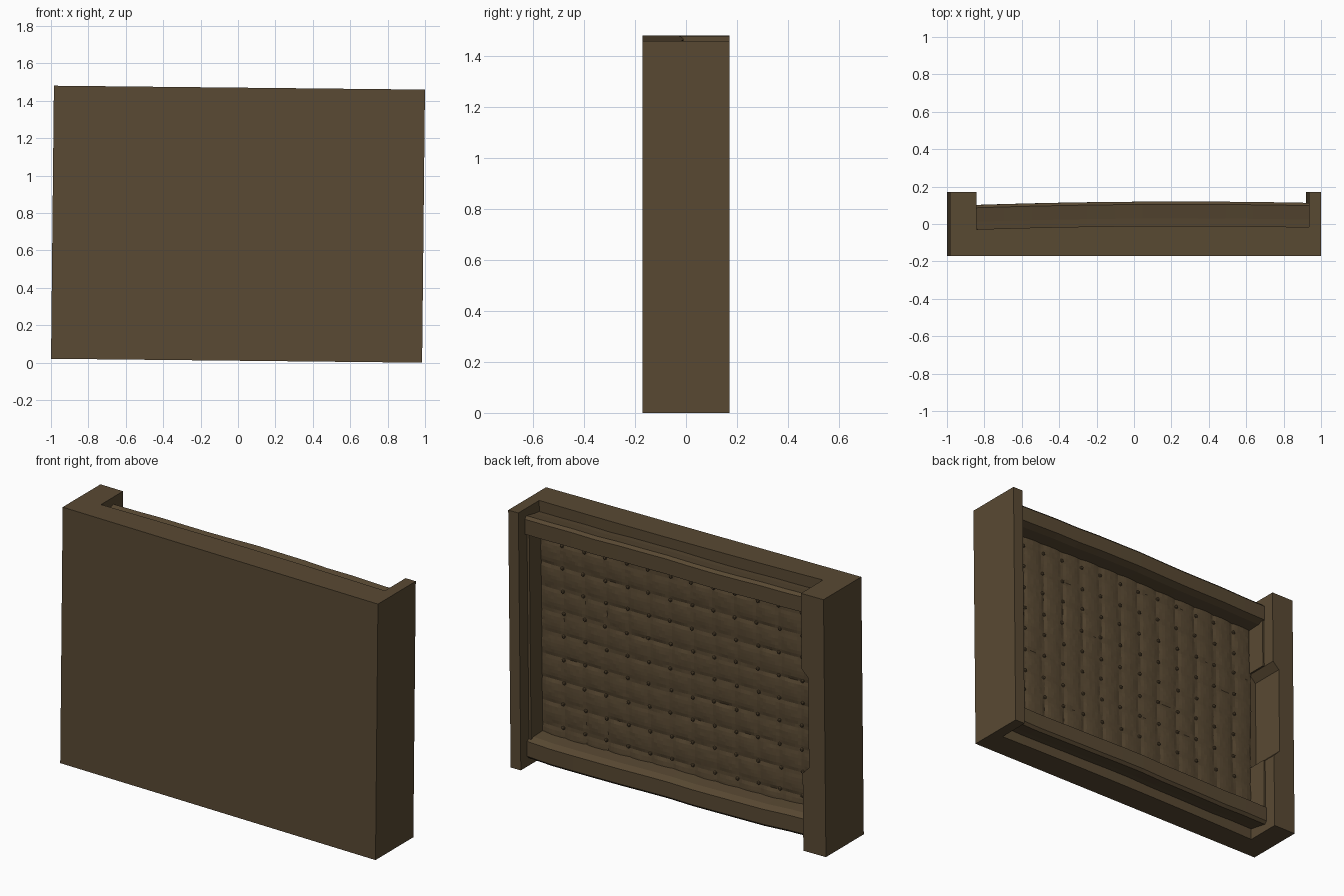
import bpy, bmesh, math, random
from mathutils import Matrix

random.seed(4)
if "Cube" in bpy.data.objects:
    bpy.data.objects.remove(bpy.data.objects["Cube"], do_unlink=True)

brown = bpy.data.materials.new("dark_brown")
colour = (0.100, 0.067, 0.033, 1)
brown.diffuse_color = colour
brown.use_nodes = True
brown.node_tree.nodes["Principled BSDF"].inputs["Base Color"].default_value = colour

# The whole model leans slightly clockwise about its centre
TILT = Matrix.Translation((0, 0, 0.7405)) @ Matrix.Rotation(0.0105, 4, "Y")
W, H, D = 0.992, 0.73, 0.17          # half width, half height, half depth
LEFT, RIGHT = 0.928, -0.85           # inner faces of the two posts


def bow(x):
    """Slight bulge of the recess towards the back."""
    return 0.02 * (1 - ((x - 0.25) / 1.15) ** 2)


def finish(name, bm):
    bmesh.ops.recalc_face_normals(bm, faces=bm.faces)
    bm.transform(TILT)
    mesh = bpy.data.meshes.new(name)
    bm.to_mesh(mesh)
    bm.free()
    mesh.materials.append(brown)
    obj = bpy.data.objects.new(name, mesh)
    bpy.context.collection.objects.link(obj)
    return obj


def loft(name, rings):
    """Join closed rings of points into a capped solid."""
    bm = bmesh.new()
    rows = [[bm.verts.new(p) for p in ring] for ring in rings]
    n = len(rows[0])
    for a, b in zip(rows, rows[1:]):
        for i in range(n):
            j = (i + 1) % n
            bm.faces.new((a[i], a[j], b[j], b[i]))
    bm.faces.new(rows[0])
    bm.faces.new(rows[-1])
    return finish(name, bm)


def prism_y(name, outline, y0, y1):
    return loft(name, [[(x, y, z) for x, z in outline] for y in (y0, y1)])


# Front slab with a softly bowed inner face
xs = [RIGHT + (LEFT - RIGHT) * i / 12 for i in range(13)]
outline = [(-W, -D), (W, -D), (W, -0.03), (LEFT, -0.03)]
outline += [(x, -0.03 + bow(x)) for x in reversed(xs)] + [(-W, -0.03)]
loft("front_slab", [[(x, y, z) for x, y in outline] for z in (-H, H)])

# Side posts: the wide one has a shallow recess half way up
prism_y("left_post", [(LEFT, -H), (W, -H), (W, H), (LEFT, H)], -0.03, D)
notch = RIGHT - 0.04
prism_y("right_post",
        [(-W, -H), (RIGHT, -H), (RIGHT, -0.29), (notch, -0.25),
         (notch, 0.26), (RIGHT, 0.30), (RIGHT, H), (-W, H)], -0.03, D)

# Narrow ledges inside the posts
for name, a, b in (("left_ledge", LEFT - 0.014, LEFT + 0.01),
                   ("right_ledge_top", RIGHT - 0.01, RIGHT + 0.01),
                   ("right_ledge_bottom", RIGHT - 0.01, RIGHT + 0.01)):
    z0 = 0.30 if name.endswith("top") else -0.6
    z1 = -0.29 if name.endswith("bottom") else 0.6
    prism_y(name, [(a, z0), (b, z0), (b, z1), (a, z1)], -0.04, 0.095)

# Horizontal rails across the back, mirrored top to bottom
profile = [(-0.05, 0.665), (0.01, 0.675), (0.085, 0.69), (0.10, 0.675),
           (0.10, 0.59), (0.06, 0.575), (-0.05, 0.57)]
for name, side in (("top_rail", 1), ("bottom_rail", -1)):
    rings = []
    for x in xs:
        dz = random.uniform(-0.004, 0.004)
        rings.append([(x, y + (bow(x) if y > 0 else 0), side * (z + dz))
                      for y, z in profile])
    loft(name, rings)

# Quilted back panel with seams on a regular grid
PX, PZ, X0, Z0 = 0.136, 0.13, -0.72, -0.52
bm = bmesh.new()
nx, nz = 91, 63
grid = []
for i in range(nx + 1):
    x = RIGHT + (LEFT - RIGHT) * i / nx
    column = []
    for k in range(nz + 1):
        z = -0.6 + 1.2 * k / nz
        u = abs(math.sin(math.pi * (x - X0 + 0.006 * math.sin(9 * z)) / PX))
        v = abs(math.sin(math.pi * (z - Z0 + 0.006 * math.sin(7 * x)) / PZ))
        puff = 0.011 * (u * v) ** 0.4 + random.uniform(0, 0.0015)
        column.append(bm.verts.new((x, -0.027 + bow(x) + puff, z)))
    grid.append(column)
for a, b in zip(grid, grid[1:]):
    for k in range(nz):
        bm.faces.new((a[k], a[k + 1], b[k + 1], b[k]))
panel = finish("quilted_panel", bm)
if panel.data.polygons[0].normal.y < 0:
    panel.data.flip_normals()

# Small studs where the seams cross
bm = bmesh.new()
for i in range(12):
    for k in range(9):
        x = X0 + PX * i + random.uniform(-0.006, 0.006)
        z = Z0 + PZ * k + random.uniform(-0.006, 0.006)
        bmesh.ops.create_icosphere(bm, subdivisions=1, radius=0.011,
                                   matrix=Matrix.Translation((x, -0.02 + bow(x), z)))
finish("panel_studs", bm)
